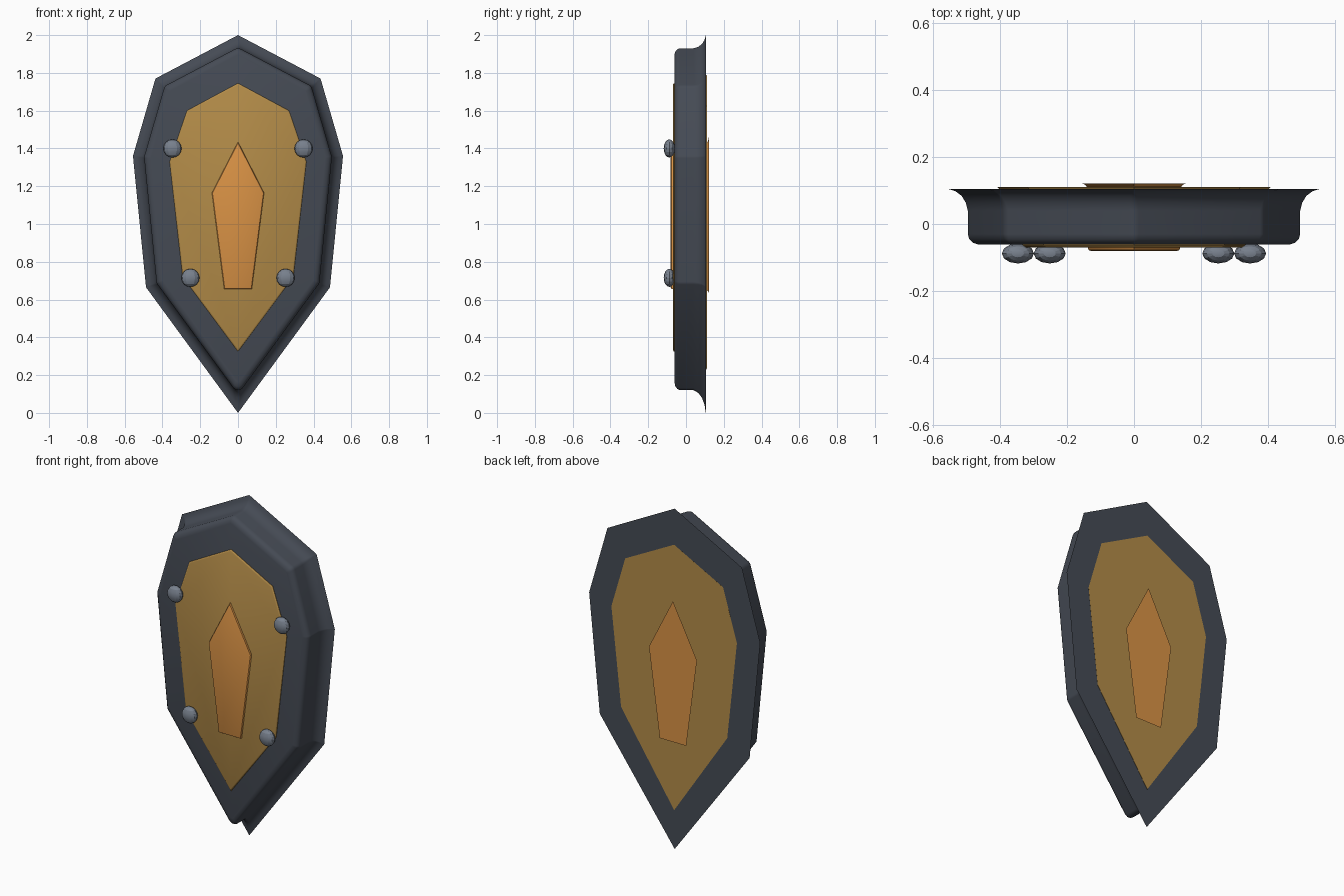
import bpy, bmesh, math
from mathutils import Vector, Matrix

if "Cube" in bpy.data.objects:
    bpy.data.objects.remove(bpy.data.objects["Cube"])


def material(name, rgb):
    m = bpy.data.materials.new(name)
    m.diffuse_color = (*rgb, 1)
    m.use_nodes = True
    m.node_tree.nodes["Principled BSDF"].inputs["Base Color"].default_value = m.diffuse_color
    return m


STEEL = material("dark steel", (0.06, 0.07, 0.09))
GOLD = material("gold", (0.45, 0.26, 0.065))
ORANGE = material("orange", (0.70, 0.29, 0.06))
GREY = material("rivet grey", (0.19, 0.22, 0.27))


def finish(name, bm, mat, angle=35):
    bmesh.ops.recalc_face_normals(bm, faces=bm.faces)
    me = bpy.data.meshes.new(name)
    bm.to_mesh(me)
    bm.free()
    ob = bpy.data.objects.new(name, me)
    bpy.context.collection.objects.link(ob)
    me.materials.append(mat)
    bpy.ops.object.select_all(action='DESELECT')
    ob.select_set(True)
    bpy.context.view_layer.objects.active = ob
    bpy.ops.object.shade_smooth_by_angle(angle=math.radians(angle))
    return ob


def inset_ring(half, d, r, seg=3):
    """Mirror a half outline, inset it by d and round its corners by r."""
    pts = [Vector(p) for p in half]
    pts += [Vector((-x, z)) for x, z in reversed(half) if x > 0]
    ring = []
    for i, v in enumerate(pts):
        a = (pts[i - 1] - v).normalized()
        b = (pts[(i + 1) % len(pts)] - v).normalized()
        inward = (a + b).normalized()
        half_angle = a.angle(b) / 2
        centre = v + inward * (d + r) / math.sin(half_angle)
        turn = math.pi / 2 - half_angle
        for k in range(seg + 1):
            t = turn * (1 - 2 * k / seg)
            ring.append(centre + Matrix.Rotation(t, 2) @ (-inward) * r)
    return ring


def loft(name, half, profile, mat):
    """Stack inset outlines; profile rows are (inset, y, corner radius)."""
    bm = bmesh.new()
    rings = [[bm.verts.new((p.x, y, p.y)) for p in inset_ring(half, d, r)]
             for d, y, r in profile]
    n = len(rings[0])
    for lo, hi in zip(rings, rings[1:]):
        for i in range(n):
            j = (i + 1) % n
            bm.faces.new((lo[i], lo[j], hi[j], hi[i]))
    bm.faces.new(rings[0])
    bm.faces.new(rings[-1])
    bmesh.ops.remove_doubles(bm, verts=bm.verts, dist=0.0003)
    return finish(name, bm, mat)


# Shield body: flared rim at the back, straight wall, rounded front edge
loft("shield_body",
     [(0, 2.0), (0.437, 1.77), (0.556, 1.36), (0.487, 0.665), (0, 0.0)],
     [(0, 0.105, 0), (0.022, 0.098, 0.008), (0.040, 0.084, 0.018),
      (0.052, 0.064, 0.025), (0.058, 0.040, 0.03), (0.058, -0.030, 0.03),
      (0.062, -0.045, 0.028), (0.073, -0.056, 0.022), (0.092, -0.062, 0.012)],
     STEEL)

# Gold inlay plates on the front and the back
loft("front_plate",
     [(0, 1.745), (0.27, 1.60), (0.362, 1.33), (0.293, 0.72), (0, 0.325)],
     [(0, -0.055, 0), (0, -0.064, 0), (0.003, -0.068, 0), (0.008, -0.070, 0)],
     GOLD)
loft("back_plate",
     [(0, 1.79), (0.318, 1.625), (0.408, 1.32), (0.345, 0.745), (0, 0.23)],
     [(0.008, 0.10, 0), (0, 0.110, 0)], GOLD)

# Orange gems on the front and the back
loft("front_emblem", [(0, 1.435), (0.138, 1.165), (0.073, 0.655)],
     [(0, -0.06, 0), (0, -0.073, 0), (0.003, -0.078, 0), (0.010, -0.081, 0)],
     ORANGE)
loft("back_emblem", [(0, 1.462), (0.156, 1.155), (0.086, 0.635)],
     [(0.016, 0.10, 0), (0.014, 0.112, 0), (0.008, 0.118, 0), (0, 0.121, 0)],
     ORANGE)

# Four flattened rivets
for x, z, row in ((0.347, 1.40, "upper"), (0.252, 0.715, "lower")):
    for s, side in ((-1, "left"), (1, "right")):
        bm = bmesh.new()
        bmesh.ops.create_uvsphere(
            bm, u_segments=12, v_segments=8, radius=1,
            matrix=Matrix.Translation((s * x, -0.088, z))
            @ Matrix.Diagonal((0.048, 0.030, 0.048, 1)))
        finish(f"{row}_{side}_rivet", bm, GREY, 20)
